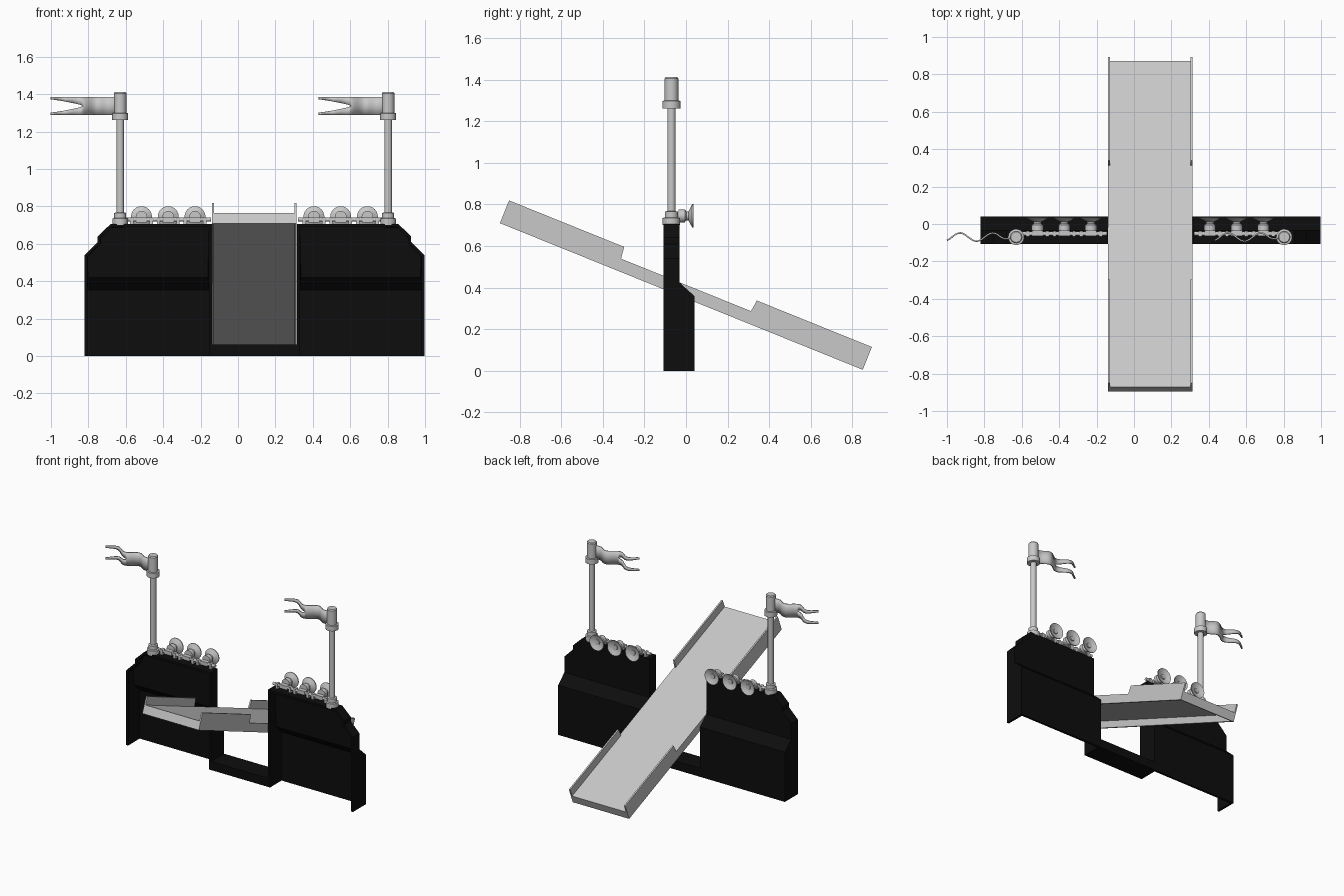
import bpy, bmesh, math
from mathutils import Matrix, Vector

cube = bpy.data.objects.get("Cube")
if cube:
    bpy.data.objects.remove(cube, do_unlink=True)

MID = 0.088          # centre line of the gate
FRONT = -0.108       # front plane of the wall


def material(name, value):
    m = bpy.data.materials.new(name)
    m.use_nodes = True
    colour = (value, value, value, 1)
    m.diffuse_color = colour
    m.node_tree.nodes["Principled BSDF"].inputs["Base Color"].default_value = colour
    return m


black = material("black", 0.004)
grey = material("light grey", 0.58)


def finish(bm, name, mat, smooth=False, thickness=0, offset=-1):
    bmesh.ops.recalc_face_normals(bm, faces=bm.faces)
    me = bpy.data.meshes.new(name)
    bm.to_mesh(me)
    bm.free()
    me.materials.append(mat)
    if smooth:
        me.shade_smooth()
        me.set_sharp_from_angle(angle=math.radians(35))
    ob = bpy.data.objects.new(name, me)
    bpy.context.collection.objects.link(ob)
    if thickness:
        mod = ob.modifiers.new("thickness", "SOLIDIFY")
        mod.thickness = thickness
        mod.offset = offset
        mod.use_even_offset = True
    return ob


def box(name, lo, hi, mat, matrix=Matrix()):
    lo, hi = Vector(lo), Vector(hi)
    bm = bmesh.new()
    bmesh.ops.create_cube(bm, size=1)
    for v in bm.verts:
        v.co = (lo + hi) / 2 + v.co * (hi - lo)
    bm.transform(matrix)
    return finish(bm, name, mat)


def lathe(name, profile, matrix, mat, steps=24):
    # profile of (radius, height) turned round the local z axis
    bm = bmesh.new()
    verts = [bm.verts.new((r, 0, h)) for r, h in profile]
    edges = [bm.edges.new(pair) for pair in zip(verts, verts[1:])]
    bmesh.ops.spin(bm, geom=verts + edges, cent=(0, 0, 0), axis=(0, 0, 1),
                   angle=math.tau, steps=steps, use_merge=True)
    bmesh.ops.remove_doubles(bm, verts=bm.verts, dist=1e-5)
    bm.transform(matrix)
    return finish(bm, name, mat, smooth=True)


# Wall panels: hollow shells, open at the front and underneath
def wall_panel(name, side):
    outline = [(-0.228, 0), (-0.908, 0), (-0.908, 0.54), (-0.838, 0.61),
               (-0.838, 0.64), (-0.77, 0.705), (-0.228, 0.705)]
    bm = bmesh.new()
    bm.faces.new([bm.verts.new((MID - side * x, FRONT, z)) for x, z in outline])
    for level in (0.36, 0.425):
        bmesh.ops.bisect_plane(bm, geom=bm.verts[:] + bm.edges[:] + bm.faces[:],
                               plane_co=(0, 0, level), plane_no=(0, 0, 1))
    out = bmesh.ops.extrude_face_region(bm, geom=bm.faces[:])
    for v in out["geom"]:
        if isinstance(v, bmesh.types.BMVert):
            v.co.y = 0.04 if v.co.z < 0.37 else -0.032
    drop = [f for f in bm.faces if f.calc_center_median().z < 0.001
            or abs(f.calc_center_median().y - FRONT) < 0.001]
    bmesh.ops.delete(bm, geom=drop, context="FACES")
    finish(bm, name, black, thickness=0.016)


wall_panel("left_wall_panel", 1)
wall_panel("right_wall_panel", -1)
box("threshold", (-0.15, FRONT, 0), (0.32, 0.04, 0.062), black)

# Tilted ramp: local x runs across, y runs down the slope, z is its normal
LENGTH, HALF, TILT = 1.882, 0.226, math.radians(-22)
place = Matrix.Translation((0.086, -0.895, 0.71)) @ Matrix.Rotation(TILT, 4, "X")
box("ramp_deck", (-HALF, 0, 0.048), (HALF, LENGTH, 0.06), grey, place)
for label, start in (("upper", 0), ("lower", LENGTH - 0.012)):
    box("ramp_%s_end" % label, (-HALF, start, 0), (HALF, start + 0.012, 0.06), grey, place)
rail_shape = [(0, 0), (LENGTH, 0), (LENGTH, 0.118), (1.285, 0.118), (1.278, 0.06),
              (0.604, 0.06), (0.597, 0.118), (0, 0.118)]
for label, x in (("right", -HALF), ("left", HALF - 0.011)):
    bm = bmesh.new()
    face = bm.faces.new([bm.verts.new((x, y, z)) for y, z in rail_shape])
    out = bmesh.ops.extrude_face_region(bm, geom=[face], use_keep_orig=True)
    bmesh.ops.translate(bm, vec=(0.011, 0, 0),
                        verts=[v for v in out["geom"] if isinstance(v, bmesh.types.BMVert)])
    bm.transform(place)
    finish(bm, "ramp_%s_rail" % label, grey)


# Flagpoles with sockets, and wavy forked flags
def flag(name, px, py):
    bm = bmesh.new()
    count = 30
    for sign in (-1, 1):
        rows = []
        for i in range(count + 1):
            u = 0.02 + 0.35 * i / count
            gap = 0.036 * (max(0, u - 0.2) / 0.17) ** 0.7
            wave = 0.022 * min(1, u / 0.1) * math.cos(math.tau * (u - 0.3) / 0.175)
            rows.append([bm.verts.new((px - u, py + wave, 1.337 + sign * h))
                         for h in (gap, 0.048)])
        for a, b in zip(rows, rows[1:]):
            bm.faces.new((a[0], a[1], b[1], b[0]))
    bmesh.ops.remove_doubles(bm, verts=bm.verts, dist=1e-5)
    finish(bm, name, grey, smooth=True, thickness=0.008, offset=0)


pole = [(0, 0.70), (0.042, 0.70), (0.042, 0.735), (0.032, 0.738), (0.032, 0.765),
        (0.02, 0.768), (0.02, 1.262), (0.043, 1.262), (0.043, 1.298),
        (0.033, 1.3), (0.033, 1.405), (0.028, 1.412), (0, 1.412)]
for label, px in (("right", -0.63), ("left", 0.803)):
    lathe(label + "_flagpole", pole, Matrix.Translation((px, -0.07, 0)), grey)
    flag(label + "_flag", px, -0.07)

# Rails along the wall tops, each carrying three dish lamps facing the back
lamp = [(0, -0.035), (0.031, -0.035), (0.031, -0.006), (0.021, 0.002), (0.021, 0.012),
        (0.034, 0.018), (0.056, 0.03), (0.056, 0.036), (0.035, 0.026),
        (0.018, 0.022), (0.018, 0.03), (0, 0.03)]
to_back = Matrix.Rotation(math.radians(-90), 4, "X")
along_x = Matrix.Rotation(math.radians(90), 4, "Y")
for label, side in (("right", -1), ("left", 1)):
    bar = [(0, 0.232), (0.011, 0.232), (0.011, 0.7), (0, 0.7)]
    flip = Matrix.Scale(side, 4, (1, 0, 0))
    lathe(label + "_top_rail", bar,
          Matrix.Translation((MID, -0.052, 0.73)) @ flip @ along_x, grey, 12)
    for i in range(3):
        x = MID + side * (0.318 + 0.143 * i)
        lathe("%s_lamp_%d" % (label, i + 1), lamp,
              Matrix.Translation((x, 0, 0.745)) @ to_back, grey)
        box("%s_lamp_bracket_%d" % (label, i + 1), (x - 0.03, -0.064, 0.715),
            (x + 0.03, -0.03, 0.743), grey)
        for j in (-1, 1):
            cx = x + j * 0.052
            box("%s_rail_foot_%d_%d" % (label, i + 1, (j + 3) // 2),
                (cx - 0.009, -0.066, 0.703), (cx + 0.009, -0.038, 0.742), grey)
